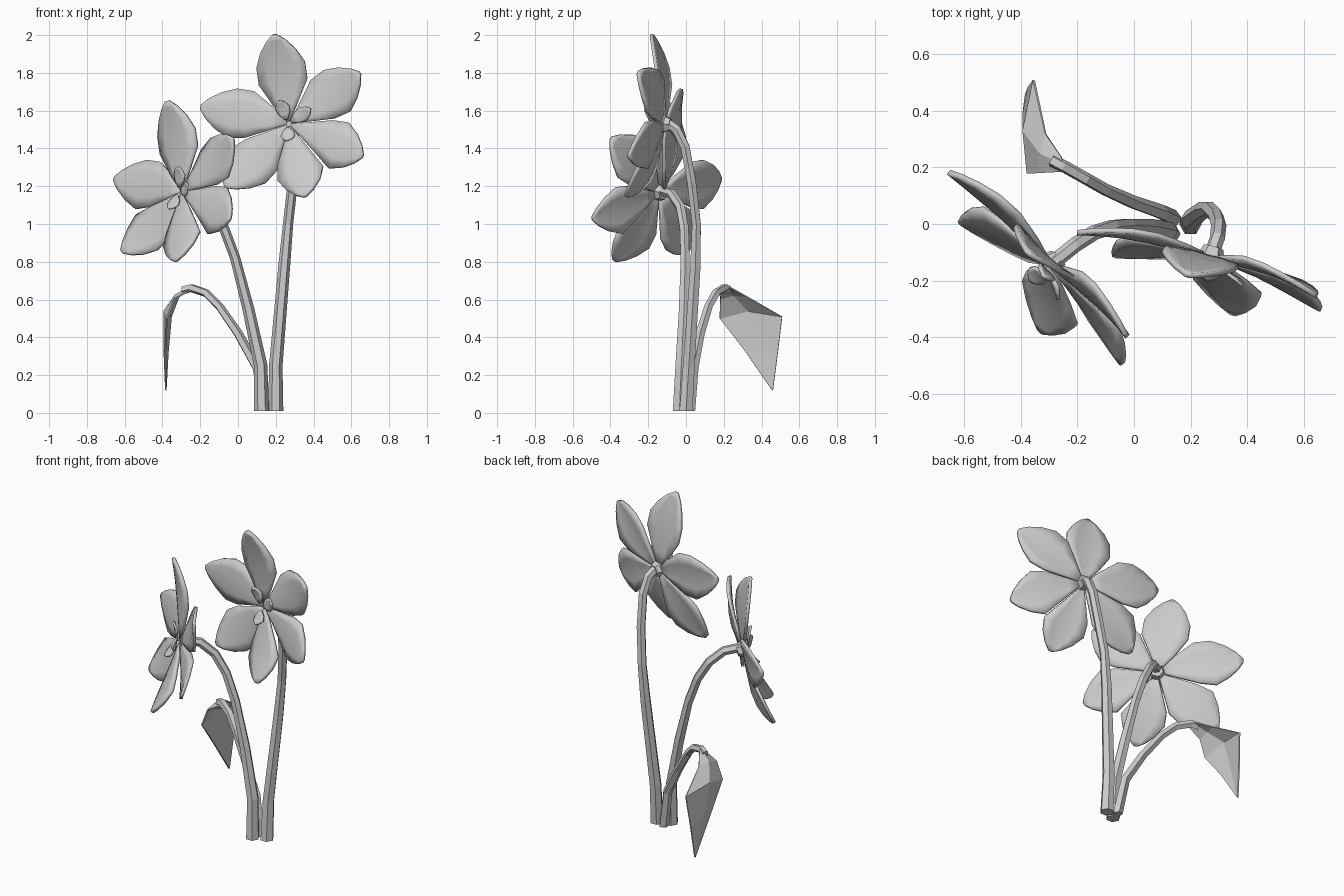
import bpy, bmesh, math
from mathutils import Vector as V

if "Cube" in bpy.data.objects:
    bpy.data.objects.remove(bpy.data.objects["Cube"])

def finish(name, bm, smooth=None, thick=0):
    bmesh.ops.remove_doubles(bm, verts=bm.verts, dist=0.0005)
    me = bpy.data.meshes.new(name)
    bm.to_mesh(me)
    bm.free()
    ob = bpy.data.objects.new(name, me)
    bpy.context.collection.objects.link(ob)
    if thick:
        m = ob.modifiers.new("thickness", 'SOLIDIFY')
        m.thickness, m.offset = thick, -1
    if smooth:
        bpy.context.view_layer.objects.active = ob
        ob.select_set(True)
        bpy.ops.object.shade_smooth_by_angle(angle=math.radians(smooth))
        ob.select_set(False)
    return ob

def skin(bm, rows, closed=False):
    """Bridge equal-length rows of points with quads."""
    vs = [[bm.verts.new(p) for p in r] for r in rows]
    n = len(vs[0])
    for a, b in zip(vs, vs[1:]):
        for i in range(n if closed else n - 1):
            j = (i + 1) % n
            bm.faces.new((a[i], a[j], b[j], b[i]))
    if closed:
        bm.faces.new(vs[0][::-1])
        bm.faces.new(vs[-1])

def tube(name, pts, r0, r1, sides=6, flat_start=True):
    """Tapered faceted stem along a path."""
    pts = [V(p) for p in pts]
    bm = bmesh.new()
    rows, side = [], V((1, 0, 0))
    for k, p in enumerate(pts):
        d = (pts[min(k + 1, len(pts) - 1)] - pts[max(k - 1, 0)]).normalized()
        if k == 0 and flat_start:
            d = V((0, 0, 1))
        side = (side - d * side.dot(d)).normalized()
        up = d.cross(side)
        t = min(1, k / min(3, len(pts) - 1))
        r = r0 + (r1 - r0) * t
        rows.append([p + r * (side * math.cos(a) + up * math.sin(a))
                     for a in (2 * math.pi * i / sides for i in range(sides))])
    skin(bm, rows, True)
    return finish(name, bm)

# outlines: distance along, largest half width, backward sag
PETAL = [(.03, .1, 0), (.22, .1, .01), (.46, .137, .018), (.65, .134, .018),
         (.81, .098, .012), (.93, .053, .005), (1, .012, 0)]
LOBE = [(.0, .008, 0), (.3, .032, .004), (.6, .04, .006), (.85, .026, .004), (1, .006, 0)]

def petal(bm, base, tip, n, outline, gaps=None):
    """Cupped blade; near the base each side follows the gap to its neighbour."""
    axis = tip - base
    s = axis.cross(n).normalized()
    f = s.cross(axis).normalized()
    rows = []
    for t, w, b in outline:
        row = []
        for c in (1, .55, 0, -.55, -1):
            ww = w
            if gaps:
                ww = min(w, t * axis.length * math.tan(gaps[c < 0] / 2) * .98)
            row.append(base + axis * t - f * b - s * ww * c - f * ww * .1 * c * c)
        rows.append(row)
    skin(bm, rows)

def flower(name, centre, tips, lobes, stem_end):
    c = V(centre)
    tips = [V(t) for t in tips]
    n = V()
    for a, b in zip(tips, tips[1:] + tips[:1]):
        n += (b - c).cross(a - c)
    n.normalize()
    if n.y > 0:
        n = -n
    # six large petals meeting along their inner edges
    bm = bmesh.new()
    for i, t in enumerate(tips):
        prev, nxt = tips[i - 1] - c, tips[(i + 1) % 6] - c
        s = (t - c).cross(n)
        g = [(t - c).angle(prev), (t - c).angle(nxt)]
        if s.dot(prev) > s.dot(nxt):
            g.reverse()
        petal(bm, c, t, n, PETAL, g)
    finish(name + "_petals", bm, 40, .018)
    # three small inner lobes
    bm = bmesh.new()
    side = V((0, 0, 1)).cross(n).normalized()
    up = n.cross(side)
    for x, z, l in lobes:
        d = (side * x + up * z).normalized()
        petal(bm, c + n * .03 + d * .02, c + n * .07 + d * l, n, LOBE)
    finish(name + "_inner_lobes", bm, 40, .012)
    # hexagonal cup joining the stem
    tube(name + "_cup", [c - n * .045, c - n * .004], .036, .05, flat_start=False)

# tips run clockwise seen from the front, starting at the top
flower("tall_flower", (.27, -.125, 1.53),
       [(.19, -.19, 2.0), (.64, -.26, 1.8), (.655, -.31, 1.36),
        (.35, -.325, 1.15), (-.07, -.12, 1.2), (-.2, -.04, 1.62)],
       [(-.3, .9, .12), (.9, .5, .15), (.1, -1, .09)], (.28, -.085, 1.54))
flower("low_flower", (-.3, -.15, 1.17),
       [(-.38, -.11, 1.65), (-.035, -.4, 1.455), (-.05, -.5, 1.03),
        (-.335, -.385, .81), (-.62, .0, .855), (-.66, .175, 1.24)],
       [(.1, 1, .12), (1, .1, .1), (-.1, -1, .1)], (-.27, -.115, 1.175))

# stems
tube("tall_stem", [(.2, 0, .01), (.2, .015, .25), (.245, .05, .78), (.265, .055, 1.0),
                   (.29, .03, 1.22), (.3, -.005, 1.41), (.295, -.05, 1.5),
                   (.275, -.105, 1.54)], .04, .027)
tube("low_stem", [(.125, -.035, .01), (.12, -.025, .25), (.055, -.01, .55), (-.015, -.005, .82),
                  (-.075, -.01, .98), (-.14, -.03, 1.09), (-.21, -.075, 1.16),
                  (-.285, -.135, 1.18)], .04, .027)
tube("leaf_stalk", [(.14, .02, .01), (.1, .04, .24), (0, .075, .42), (-.1, .12, .565),
                    (-.17, .16, .635), (-.25, .205, .662), (-.29, .225, .65)], .03, .023, 5)

# drooping leaf blade: left edge, rib, right edge per row
bm = bmesh.new()
skin(bm, [[(-.25, .185, .655), (-.25, .21, .68), (-.26, .24, .665)],
          [(-.34, .18, .605), (-.335, .25, .625), (-.315, .32, .62)],
          [(-.38, .178, .5), (-.395, .33, .54), (-.358, .51, .51)],
          [(-.388, .31, .33), (-.395, .39, .34), (-.375, .487, .32)],
          [(-.386, .455, .12), (-.386, .458, .12), (-.386, .461, .12)]])
finish("leaf_blade", bm, None, .008)
